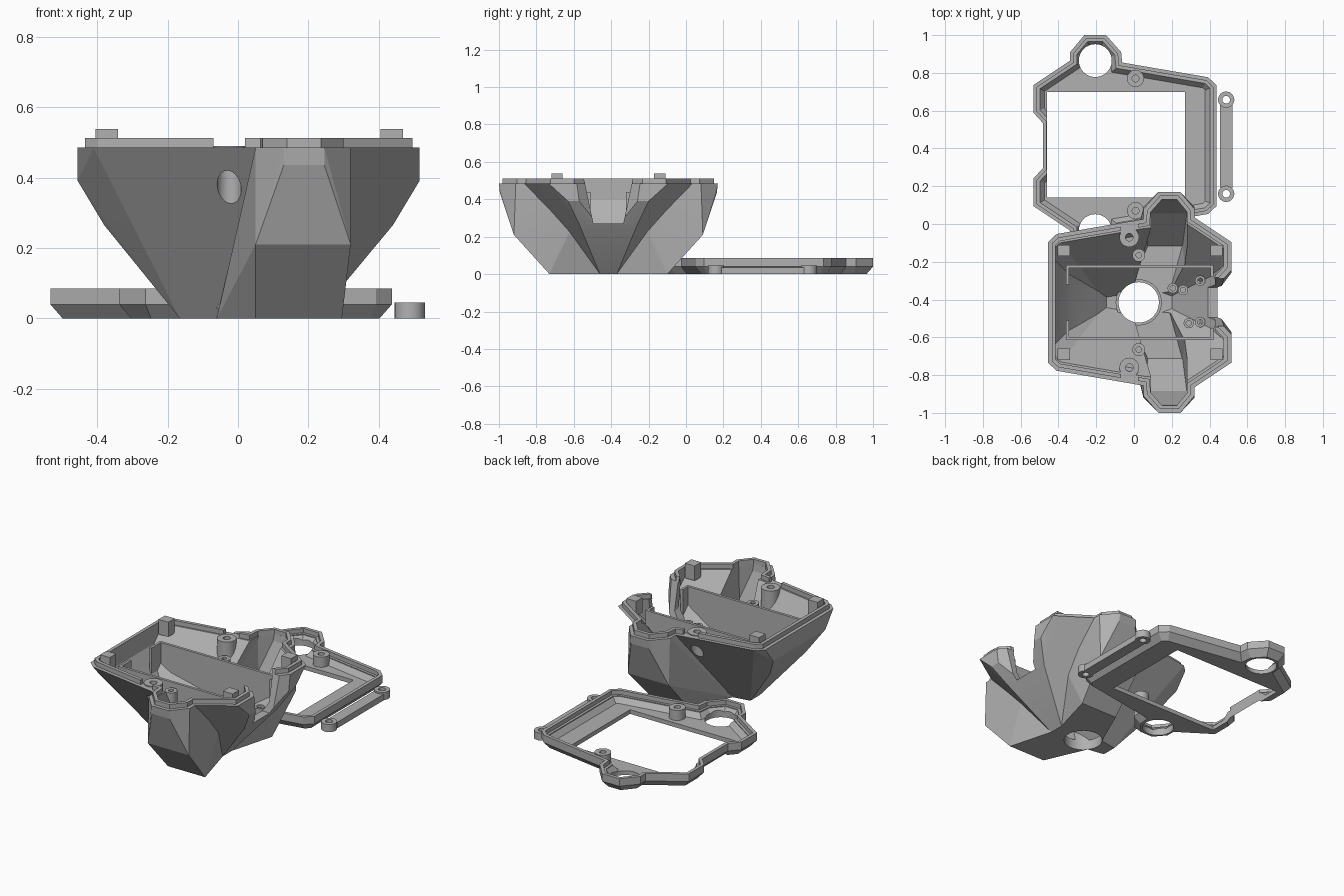
import bpy, bmesh
from math import radians
from mathutils import Vector, Matrix

if "Cube" in bpy.data.objects:
    bpy.data.objects.remove(bpy.data.objects["Cube"])

grey = bpy.data.materials.new("plain_grey")
grey.use_nodes = True
grey.diffuse_color = (0.44, 0.44, 0.44, 1)
grey.node_tree.nodes["Principled BSDF"].inputs["Base Color"].default_value = grey.diffuse_color

MID = -0.415       # symmetry line of the housing in y


def flip(p):
    return (p[0], 2 * MID - p[1], *p[2:])


def both(points):
    return points + [flip(p) for p in points]


def make(name, bm):
    bmesh.ops.recalc_face_normals(bm, faces=bm.faces)
    me = bpy.data.meshes.new(name)
    bm.to_mesh(me)
    bm.free()
    me.materials.append(grey)
    ob = bpy.data.objects.new(name, me)
    bpy.context.collection.objects.link(ob)
    return ob


def combine(ob, other, op="DIFFERENCE", keep=False):
    """Apply a boolean and drop the second object."""
    mod = ob.modifiers.new("cut", "BOOLEAN")
    mod.operation, mod.solver, mod.object = op, "EXACT", other
    deps = bpy.context.evaluated_depsgraph_get()
    me = bpy.data.meshes.new_from_object(ob.evaluated_get(deps))
    ob.modifiers.clear()
    ob.data = me
    if not keep:
        bpy.data.objects.remove(other)
    return ob


def cut(ob, *cutters):
    for c in cutters:
        combine(ob, c)
    return ob


def box(name, x0, x1, y0, y1, z0, z1):
    bm = bmesh.new()
    size = Matrix.Diagonal((x1 - x0, y1 - y0, z1 - z0, 1))
    place = Matrix.Translation(((x0 + x1) / 2, (y0 + y1) / 2, (z0 + z1) / 2))
    bmesh.ops.create_cube(bm, size=1, matrix=place @ size)
    return make(name, bm)


def rod(name, x, y, r, z0, z1):
    bm = bmesh.new()
    bmesh.ops.create_cone(bm, cap_ends=True, segments=40, radius1=r, radius2=r, depth=z1 - z0,
                          matrix=Matrix.Translation((x, y, (z0 + z1) / 2)))
    return make(name, bm)


def hull_bm(points):
    bm = bmesh.new()
    for p in points:
        bm.verts.new(p)
    bmesh.ops.convex_hull(bm, input=bm.verts)
    loose = [v for v in bm.verts if not v.link_faces]
    bmesh.ops.delete(bm, geom=loose, context="VERTS")
    bmesh.ops.dissolve_limit(bm, angle_limit=0.01, verts=bm.verts, edges=bm.edges)
    bmesh.ops.recalc_face_normals(bm, faces=bm.faces)
    return bm


def hull(name, points):
    return make(name, hull_bm(points))


def hollow(name, points, t):
    """Convex hull with every wall moved inward by t, open upward."""
    src, bm = hull_bm(points), bmesh.new()
    bmesh.ops.create_cube(bm, size=1.2, matrix=Matrix.Translation((0, MID, 0)) @ Matrix.Scale(2, 4))
    for f in src.faces:
        if f.normal.z > 0.9:
            continue
        bmesh.ops.bisect_plane(bm, geom=bm.verts[:] + bm.edges[:] + bm.faces[:], dist=1e-5,
                               plane_co=f.verts[0].co - f.normal * t, plane_no=f.normal, clear_outer=True)
        bmesh.ops.holes_fill(bm, edges=[e for e in bm.edges if e.is_boundary], sides=0)
    src.free()
    return make(name, bm)


def inset(poly, d):
    """Mitred inward offset of a counter-clockwise outline."""
    out = []
    for i, p in enumerate(poly):
        a, b, c = Vector(poly[i - 1]), Vector(p), Vector(poly[(i + 1) % len(poly)])
        u, v = (b - a).normalized(), (c - b).normalized()
        n, m = Vector((-u.y, u.x)), Vector((-v.y, v.x))
        out.append(tuple(b + (n + m) * d / (1 + n.dot(m))))
    return out


def loft(name, layers):
    """Closed solid through (outline, height) layers."""
    bm = bmesh.new()
    rings = [[bm.verts.new((*p, z)) for p in poly] for poly, z in layers]
    for lo, hi in zip(rings, rings[1:]):
        for i in range(len(lo)):
            bm.faces.new((lo[i - 1], lo[i], hi[i], hi[i - 1]))
    bm.faces.new(rings[0][::-1])
    bm.faces.new(rings[-1])
    return make(name, bm)


# Outline shared by the housing rim and the cover, front half then back half
half = [(-0.455, -0.735), (-0.41, -0.777), (0.045, -0.855), (0.05, -0.91), (0.13, -1.0), (0.245, -1.0),
        (0.32, -0.91), (0.32, -0.865), (0.515, -0.735), (0.515, -0.59), (0.465, -0.535)]
outline = half + [flip(p) for p in reversed(half)]
RIM = 0.485

# Housing: faceted tub plus a front and a back lug
rim_pts = [(x, y, RIM) for x, y in half[:3] + [(0.3, -0.878), half[8]]]
tub = both(rim_pts + [(-0.455, -0.66, 0.39), (0.515, -0.63, 0.39), (-0.38, -0.58, 0.265), (0.44, -0.57, 0.265),
                      (-0.165, -0.46, 0), (0.1, -0.505, 0), (0.22, -0.46, 0)])
lug = [(x, y, RIM) for x, y in half[3:7]] + [
    (0.05, -0.5, RIM), (0.32, -0.5, RIM), (0.13, -0.995, 0.435), (0.245, -0.995, 0.435), (0.05, -0.92, 0.21),
    (0.32, -0.92, 0.21), (0.05, -0.73, 0), (0.295, -0.73, 0), (-0.06, -0.48, 0), (-0.06, -0.42, 0), (0.21, -0.42, 0)]
back_lug = [flip(p) for p in lug]


def notch(grow):
    pts = []
    for x, w in ((0.465, 0.12), (0.515, 0.175), (0.7, 0.38)):
        pts += [(x - grow, MID + s * (w + grow), 0.53) for s in (-1, 1)]
        pts += [(x - grow, MID + s * (w * 0.7 + grow), 0.27 - grow) for s in (-1, 1)]
    return hull("notch_cutter", pts)


def opening():
    return hull("opening_cutter", both([(0.3, MID - 0.08, 0.27), (0.7, MID - 0.08, 0.27),
                                        (0.3, MID - 0.135, 0.53), (0.7, MID - 0.135, 0.53)]))


housing = hull("housing", tub)
cavity = hollow("cavity_cutter", tub, 0.04)
for pts in (lug, back_lug):
    combine(housing, hull("lug", pts), "UNION")
    combine(cavity, hollow("lug_cavity", pts, 0.04), "UNION")
combine(cavity, notch(0.035))
cut(housing, cavity, notch(0), opening(), rod("hole", 0.025, MID, 0.107, -0.1, 0.2))

# Raised lip around the rim, broken at the screw posts and the notch
lip = loft("rim_lip", [(inset(outline, 0.02), RIM - 0.005), (inset(outline, 0.02), 0.512)])
cut(lip, loft("lip_cutter", [(inset(outline, 0.04), 0.4), (inset(outline, 0.04), 0.6)]),
    box("gap", -0.07, 0.02, -1.2, 0.4, 0.3, 0.7), opening())

# Floor collar around the round hole
cut(rod("floor_collar", 0.025, MID, 0.122, 0.03, 0.06), rod("hole", 0.025, MID, 0.107, -0.1, 0.2))

inside = hollow("inside_limit", tub, 0.012)


def post(name, x, y, r, z0, z1, hole):
    ob = combine(rod(name, x, y, r, z0, z1), inside, "INTERSECT", keep=True)
    return cut(ob, rod("bore", x, y, hole, z1 - 0.05, z1 + 0.1))


for side, place in (("front", lambda p: p), ("back", flip)):
    # Screw posts with a recess that opens through the sloping wall
    x, y = place((-0.025, -0.76))
    screw = post(side + "_screw_post", x, y, 0.052, 0.15, RIM + 0.005, 0.02)
    for ob in (housing, screw):
        cut(ob, rod("recess", x, y, 0.034, 0.2, 0.42))
    x, y = place((0.025, -0.665))
    post(side + "_inner_post", x, y, 0.034, 0.02, 0.42, 0.014)
    # Inner ribs with short returns at both ends
    for part, x0, x1, ya, yb in (("rib", -0.36, 0.42, -0.613, -0.597), ("left_return", -0.36, -0.345, -0.6, -0.51),
                                 ("right_return", 0.405, 0.42, -0.6, -0.55)):
        y0, y1 = sorted((place((0, ya))[1], place((0, yb))[1]))
        combine(box(f"{side}_{part}", x0, x1, y0, y1, 0.02, 0.44), inside, "INTERSECT", keep=True)
    # Locating blocks at the corners
    for part, x in (("right", -0.372), ("left", 0.437)):
        y = place((0, -0.69))[1]
        box(f"{side}_{part}_block", x - 0.032, x + 0.032, y - 0.03, y + 0.03, 0.45, 0.538)

for i, (x, y) in enumerate([(0.35, -0.3), (0.35, -0.52), (0.29, -0.525), (0.205, -0.34), (0.26, -0.35)]):
    post(f"small_post_{i}", x, y, 0.027, 0.02, 0.27, 0.014)
bpy.data.objects.remove(inside)

# Cover: the same outline turned over, with a window and two round holes
SHIFT = -2 * MID
plan = [(-x - 0.018, y + SHIFT) for x, y in reversed(outline)]
cover = loft("cover_frame", [(inset(plan, 0.035), 0), (plan, 0.04), (plan, 0.085)])
cut(cover, loft("step", [(inset(plan, 0.02), 0.06), (inset(plan, 0.02), 0.2)]),
    loft("tray", [(inset(plan, 0.06), 0.025), (inset(plan, 0.035), 0.055), (inset(plan, 0.035), 0.2)]),
    box("window", -0.46, 0.27, 0.14, 0.7, -0.1, 0.3))
for y in (0.865, -0.035):
    cut(cover, rod("hole", -0.205, y, 0.087, -0.1, 0.3))
for side, y in (("front", 0.07), ("back", 0.77)):
    cut(rod(side + "_cover_boss", 0.008, y, 0.045, 0.01, 0.085), rod("bore", 0.008, y, 0.018, 0.04, 0.2))

# Clamp strap with an eye at each end
box("strap_bar", 0.455, 0.521, 0.19, 0.63, 0, 0.036)
for side, y in (("front", 0.16), ("back", 0.658)):
    cut(rod(side + "_strap_eye", 0.488, y, 0.043, 0, 0.045), rod("bore", 0.488, y, 0.02, -0.1, 0.2))

# Smooth round surfaces, keep the facets crisp
for ob in bpy.context.collection.objects:
    if ob.type == "MESH" and ob.data.materials and ob.data.materials[0] == grey:
        ob.data.shade_smooth()
        ob.data.set_sharp_from_angle(angle=radians(11))
